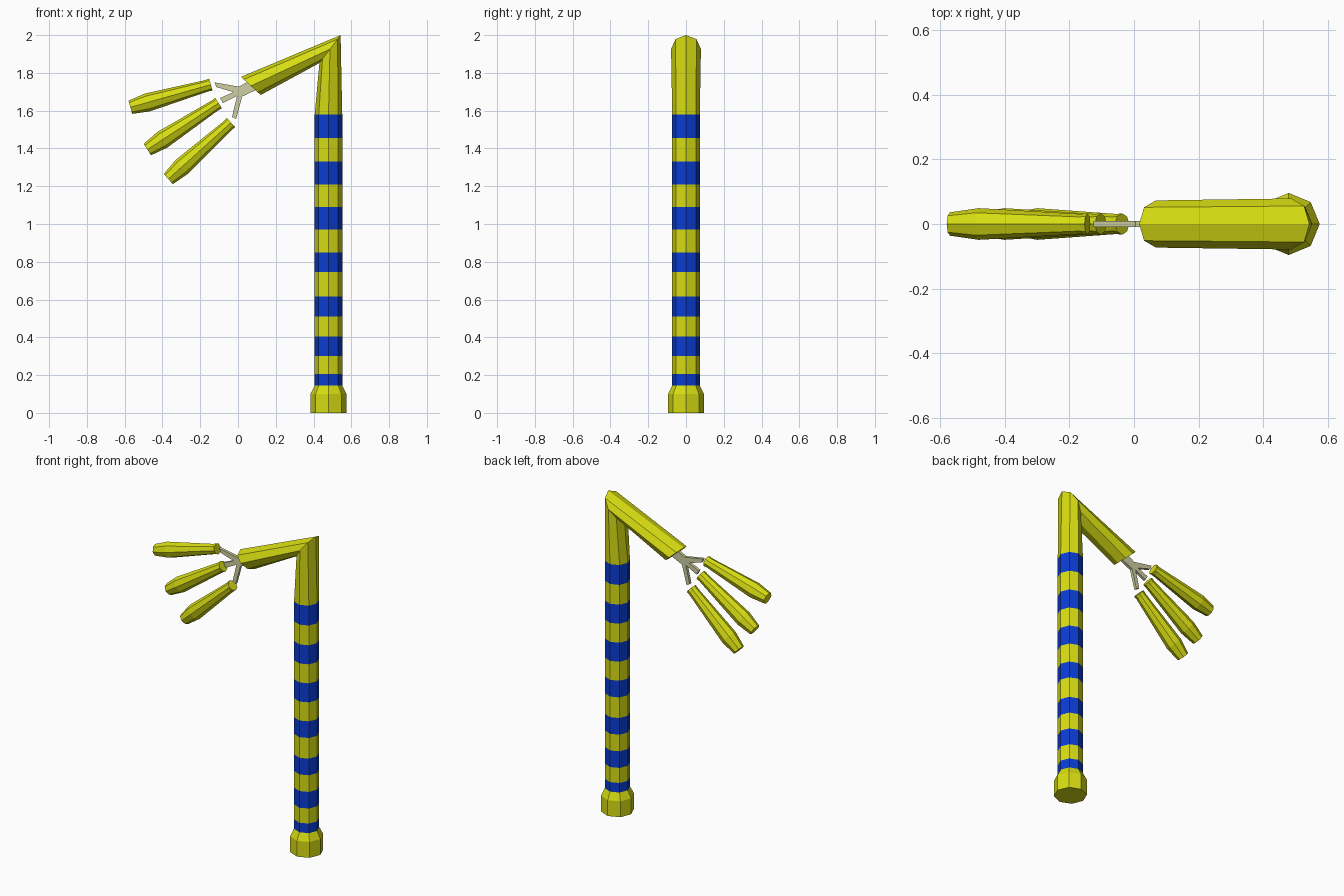
import bpy, bmesh, math
from mathutils import Vector

if "Cube" in bpy.data.objects:
    bpy.data.objects.remove(bpy.data.objects["Cube"])


def material(name, rgb):
    m = bpy.data.materials.new(name)
    m.diffuse_color = (*rgb, 1)
    m.use_nodes = True
    m.node_tree.nodes["Principled BSDF"].inputs["Base Color"].default_value = m.diffuse_color
    return m


YELLOW = material("yellow", (0.68, 0.72, 0.006))
BLUE = material("blue", (0.003, 0.045, 0.65))
GREY = material("pale grey", (0.62, 0.62, 0.36))


def finish(name, bm, mats):
    bmesh.ops.recalc_face_normals(bm, faces=bm.faces)
    me = bpy.data.meshes.new(name)
    bm.to_mesh(me)
    bm.free()
    for m in mats:
        me.materials.append(m)
    ob = bpy.data.objects.new(name, me)
    bpy.context.collection.objects.link(ob)
    return ob


def loft(name, rings, mats, mat_index=lambda i: 0, sides=8):
    """Each ring is (centre, in-plane half axis, y half width)."""
    bm = bmesh.new()
    loops = []
    for c, u, ry in rings:
        c, u = Vector(c), Vector(u)
        loop = []
        for k in range(sides):
            a = 2 * math.pi * k / sides
            loop.append(bm.verts.new(c + u * math.cos(a) + Vector((0, ry * math.sin(a), 0))))
        loops.append(loop)
    for i in range(len(loops) - 1):
        for k in range(sides):
            n = (k + 1) % sides
            f = bm.faces.new((loops[i][k], loops[i][n], loops[i + 1][n], loops[i + 1][k]))
            f.material_index = mat_index(i)
    bm.faces.new(loops[0][::-1])
    bm.faces.new(loops[-1])
    return finish(name, bm, mats)


# Striped post with flared foot and mitred top arm
R = 0.073
X = 0.479
stripes = [0.145, 0.205, 0.30, 0.405, 0.51, 0.615, 0.745, 0.85,
           0.97, 1.09, 1.21, 1.33, 1.455, 1.58]
rings = [((X, 0, z), (0.096, 0, 0), 0.096) for z in (0, 0.10)]
rings += [((X, 0, z), (R, 0, 0), R) for z in stripes]
rings += [((0.487, 0, 1.926), (0.056, 0, 0.074), 0.079),
          ((0.068, 0, 1.731), (-0.052, 0, 0.048), 0.073)]
loft("striped_post_and_arm", rings, [YELLOW, BLUE],
     lambda i: 1 if 2 <= i <= 14 and i % 2 == 0 else 0)

# Flat three-pronged bracket at the arm end
outline = [(-0.125, 1.750), (-0.115, 1.725), (-0.025, 1.698), (-0.095, 1.667),
           (-0.080, 1.640), (-0.005, 1.678), (-0.032, 1.566), (-0.010, 1.555),
           (0.022, 1.675), (0.122, 1.722), (0.096, 1.778), (0.005, 1.727)]
bm = bmesh.new()
face = bm.faces.new([bm.verts.new((x, -0.009, z)) for x, z in outline])
ext = bmesh.ops.extrude_face_region(bm, geom=[face])
bmesh.ops.translate(bm, vec=(0, 0.018, 0),
                    verts=[v for v in ext["geom"] if isinstance(v, bmesh.types.BMVert)])
finish("pronged_bracket", bm, [GREY])

# Three flared pods, each along its own axis
profile = [(0, 0.033), (0.05, 0.031), (0.79, 0.049), (1, 0.036)]
pods = {
    "upper_pod": ((-0.144, 1.738), (-0.570, 1.618)),
    "middle_pod": ((-0.103, 1.640), (-0.480, 1.394)),
    "lower_pod": ((-0.037, 1.537), (-0.369, 1.238)),
}
for name, (a, b) in pods.items():
    a, b = Vector((a[0], 0, a[1])), Vector((b[0], 0, b[1]))
    d = (b - a).normalized()
    side = Vector((-d.z, 0, d.x))
    loft(name, [(a.lerp(b, t), side * r, r) for t, r in profile], [YELLOW])
